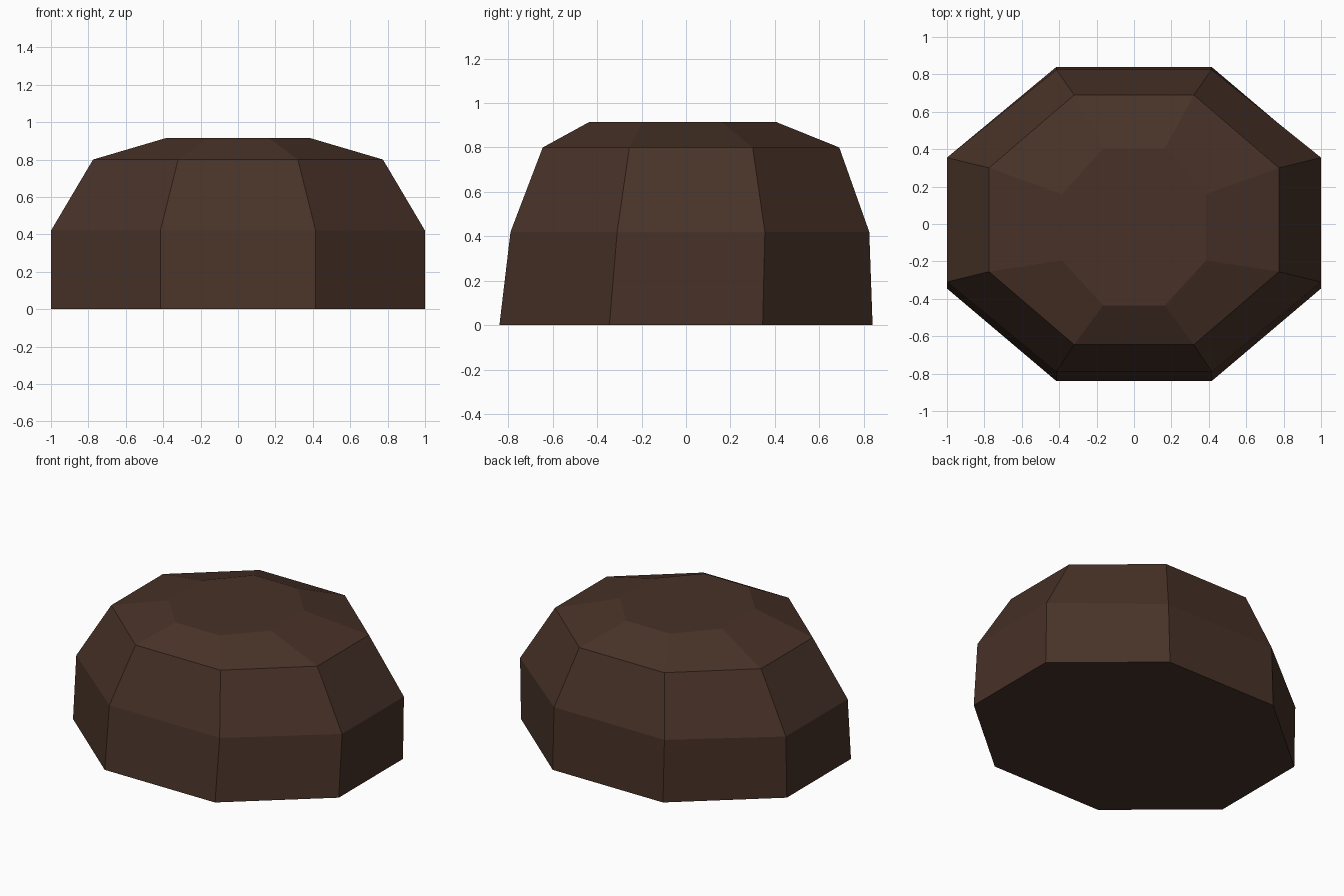
import bpy
import bmesh

cube = bpy.data.objects.get("Cube")
if cube:
    bpy.data.objects.remove(cube, do_unlink=True)

# Single dark brown colour
BROWN = (0.065, 0.032, 0.021, 1.0)
brown = bpy.data.materials.new("dark_brown")
brown.use_nodes = True
brown.diffuse_color = BROWN
bsdf = brown.node_tree.nodes["Principled BSDF"]
bsdf.inputs["Base Color"].default_value = BROWN
bsdf.inputs["Roughness"].default_value = 0.9

# Eight-sided rings from base to top:
# height, half width, corner x, front y, front corner y, back corner y, back y
RINGS = [
    (0.00, 1.00, 0.415, -0.84, -0.345, 0.345, 0.84),
    (0.42, 1.00, 0.415, -0.79, -0.31, 0.355, 0.825),
    (0.80, 0.775, 0.32, -0.645, -0.255, 0.30, 0.69),
    (0.915, 0.385, 0.165, -0.435, -0.195, 0.16, 0.405),
]


def octagon(bm, z, wide, corner, front, front_side, back_side, back):
    outline = [(-corner, front), (corner, front), (wide, front_side), (wide, back_side),
               (corner, back), (-corner, back), (-wide, back_side), (-wide, front_side)]
    return [bm.verts.new((x, y, z)) for x, y in outline]


# Faceted dome: bridge the rings and cap both ends
bm = bmesh.new()
rings = [octagon(bm, *ring) for ring in RINGS]
for low, high in zip(rings, rings[1:]):
    for i in range(8):
        j = (i + 1) % 8
        bm.faces.new((low[i], low[j], high[j], high[i]))
bm.faces.new(rings[0][::-1])
bm.faces.new(rings[-1])
bmesh.ops.recalc_face_normals(bm, faces=bm.faces)

mesh = bpy.data.meshes.new("faceted_dome")
bm.to_mesh(mesh)
bm.free()
mesh.materials.append(brown)
dome = bpy.data.objects.new("faceted_dome", mesh)
bpy.context.collection.objects.link(dome)
